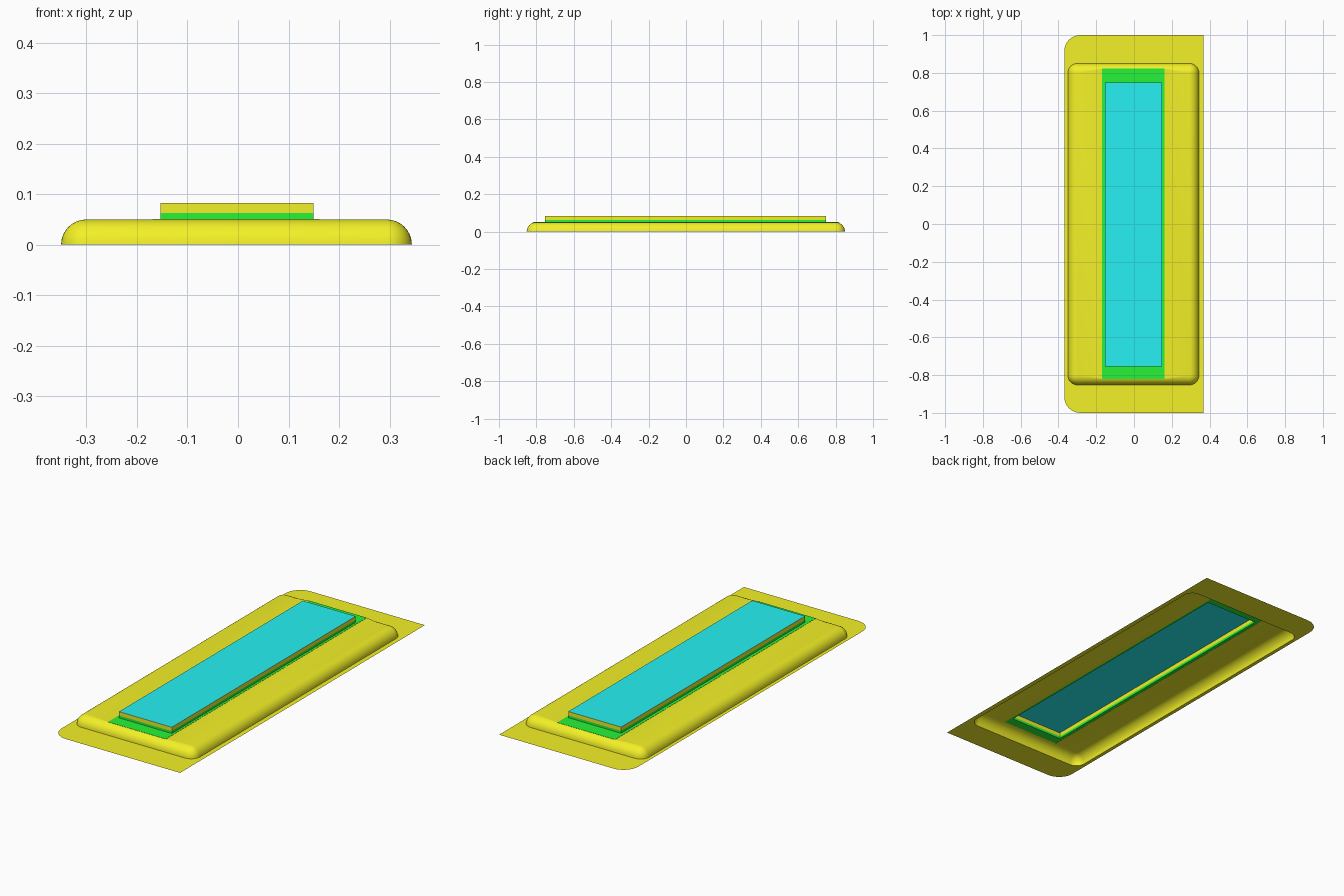
import bpy, bmesh
from math import sin, cos, pi

if "Cube" in bpy.data.objects:
    bpy.data.objects.remove(bpy.data.objects["Cube"])

YELLOW, GREEN, CYAN = (0.9, 0.88, 0.02, 1), (0.02, 0.9, 0.04, 1), (0.02, 0.88, 0.9, 1)
mats = {}
for label, col in (("yellow", YELLOW), ("green", GREEN), ("cyan", CYAN)):
    mats[label] = bpy.data.materials.new(label)
    mats[label].diffuse_color = col


def outline(x0, x1, y0, y1, z, radii=(0, 0, 0, 0), n=8):
    """Rounded rectangle; radii run counter-clockwise from the +x +y corner."""
    pts = []
    for k, (x, y, sx, sy) in enumerate(((x1, y1, 1, 1), (x0, y1, -1, 1),
                                        (x0, y0, -1, -1), (x1, y0, 1, -1))):
        r = radii[k]
        for i in range(n + 1):
            a = (k + i / n) * pi / 2
            pts.append((x - sx * r + r * cos(a), y - sy * r + r * sin(a), z))
    return pts


def loft(name, rings, mat, cap=False, smooth=False):
    """Skin a stack of matching outlines, listed from the outside in / bottom up."""
    bm = bmesh.new()
    loops = [[bm.verts.new(p) for p in ring] for ring in rings]
    for a, b in zip(loops, loops[1:]):
        for i in range(len(a)):
            j = (i + 1) % len(a)
            bm.faces.new((a[i], a[j], b[j], b[i]))
    if cap:
        bm.faces.new(loops[-1])
    bmesh.ops.remove_doubles(bm, verts=bm.verts, dist=1e-5)
    me = bpy.data.meshes.new(name)
    bm.to_mesh(me)
    bm.free()
    me.materials.append(mats[mat])
    ob = bpy.data.objects.new(name, me)
    bpy.context.collection.objects.link(ob)
    if smooth:
        bpy.context.view_layer.objects.active = ob
        ob.select_set(True)
        bpy.ops.object.shade_smooth_by_angle(angle=pi / 6)
        ob.select_set(False)


BODY = (-0.35, 0.344, -0.852, 0.85)
PANEL = (-0.169, 0.161, -0.82, 0.822)
SCREEN = (-0.153, 0.149, -0.754, 0.749)
R = 0.05

# flat flange around the body, rounded on the left only
loft("flange", [outline(-0.369, 0.369, -1, 1, 0, (0, 0.085, 0.085, 0)),
                outline(*BODY, 0, (R,) * 4)], "yellow")

# hollow body with a quarter-round rim and an opening for the panel
rings = []
for i in range(9):
    a = i / 8 * pi / 2
    d, r = R * (1 - cos(a)), R * cos(a)
    x0, x1, y0, y1 = BODY
    rings.append(outline(x0 + d, x1 - d, y0 + d, y1 - d, R * sin(a), (r,) * 4))
rings.append(outline(*PANEL, R))
loft("body_shell", rings, "yellow", smooth=True)

# green panel with the lower part of the screen surround
loft("panel", [outline(*PANEL, 0.05), outline(*PANEL, 0.051),
               outline(*SCREEN, 0.051), outline(*SCREEN, 0.063)], "green")

# upper surround and screen face
loft("screen_surround", [outline(*SCREEN, 0.063), outline(*SCREEN, 0.083)], "yellow")
loft("screen", [outline(*SCREEN, 0.083)], "cyan", cap=True)

for m in bpy.data.materials:
    if m.users and not m.is_grease_pencil:
        m.use_nodes = True
        m.node_tree.nodes["Principled BSDF"].inputs["Base Color"].default_value = m.diffuse_color
